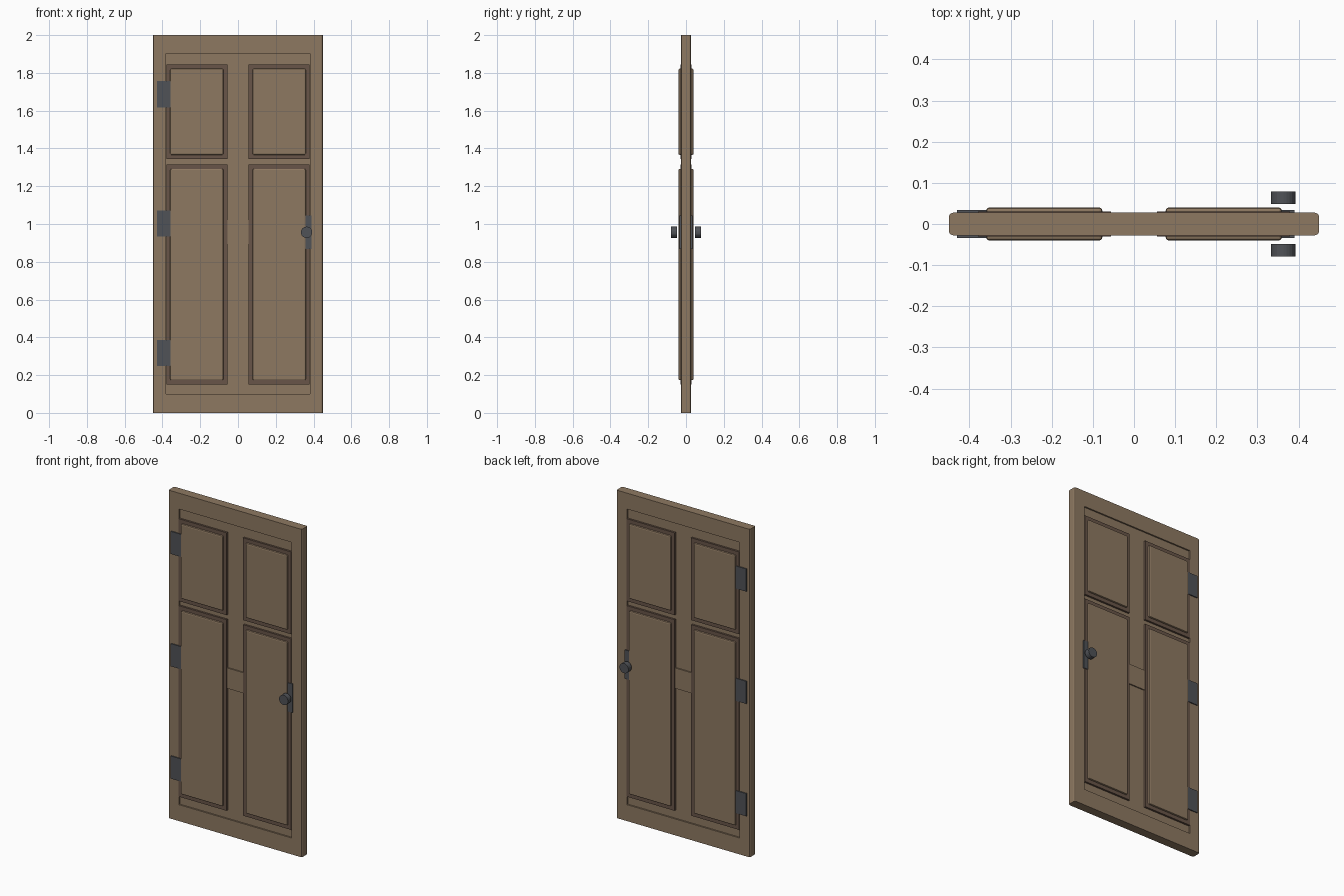
import bpy, bmesh
from mathutils import Matrix, Vector

if "Cube" in bpy.data.objects:
    bpy.data.objects.remove(bpy.data.objects["Cube"])


def material(name, rgb):
    m = bpy.data.materials.new(name)
    m.diffuse_color = (*rgb, 1)
    m.use_nodes = True
    m.node_tree.nodes["Principled BSDF"].inputs["Base Color"].default_value = m.diffuse_color
    return m


WOOD = material("wood", (0.27, 0.19, 0.12))
DARK = material("dark_wood", (0.14, 0.09, 0.065))
METAL = material("metal", (0.08, 0.085, 0.095))


def finish(name, bm, mat):
    bmesh.ops.recalc_face_normals(bm, faces=bm.faces)
    me = bpy.data.meshes.new(name)
    bm.to_mesh(me)
    bm.free()
    ob = bpy.data.objects.new(name, me)
    bpy.context.collection.objects.link(ob)
    me.materials.append(mat)
    return ob


def box_bm(x0, x1, y, z0, z1):
    bm = bmesh.new()
    m = Matrix.Translation(((x0 + x1) / 2, 0, (z0 + z1) / 2)) @ \
        Matrix.Diagonal((x1 - x0, 2 * y, z1 - z0, 1))
    bmesh.ops.create_cube(bm, size=1, matrix=m)
    return bm


def box(name, x0, x1, y, z0, z1, mat, bevel=0):
    bm = box_bm(x0, x1, y, z0, z1)
    if bevel:
        bmesh.ops.bevel(bm, geom=bm.edges[:], offset=bevel, segments=2,
                        profile=0.5, affect='EDGES')
    return finish(name, bm, mat)


# Door slab: rounded vertical edges, shallow recess on both faces
HALF, RECESS = 0.0275, 0.0185
bm = box_bm(-0.45, 0.45, HALF, 0, 2)
vertical = [e for e in bm.edges if abs(e.verts[0].co.z - e.verts[1].co.z) > 1]
bmesh.ops.bevel(bm, geom=vertical, offset=0.01, segments=2, profile=0.5, affect='EDGES')
for co, no in [((-0.38, 0, 0), (1, 0, 0)), ((0.38, 0, 0), (1, 0, 0)),
               ((0, 0, 0.1), (0, 0, 1)), ((0, 0, 1.903), (0, 0, 1))]:
    bmesh.ops.bisect_plane(bm, geom=bm.verts[:] + bm.edges[:] + bm.faces[:],
                           plane_co=co, plane_no=no)
for s in (-1, 1):
    faces = [f for f in bm.faces if f.normal.y * s > 0.99
             and abs(f.calc_center_median().x) < 0.3
             and 0.2 < f.calc_center_median().z < 1.8]
    res = bmesh.ops.extrude_face_region(bm, geom=faces)
    verts = [g for g in res["geom"] if isinstance(g, bmesh.types.BMVert)]
    bmesh.ops.translate(bm, verts=verts, vec=Vector((0, s * (RECESS - HALF), 0)))
    bmesh.ops.delete(bm, geom=[f for f in faces if f.is_valid], context='FACES')
finish("door_slab", bm, WOOD)

# Middle rail between the lower panels
box("middle_rail", -0.06, 0.06, 0.026, 0.895, 1.02, WOOD)

# Mouldings with raised panels, mirrored left and right
for row, z0, z1 in [("lower", 0.15, 1.315), ("upper", 1.343, 1.845)]:
    for side, s in [("left", -1), ("right", 1)]:
        x0, x1 = sorted((s * 0.056, s * 0.379))
        box(f"{row}_{side}_moulding", x0, x1, 0.03, z0, z1, DARK)
        x0, x1 = sorted((s * 0.077, s * 0.359))
        box(f"{row}_{side}_panel", x0, x1, 0.04, z0 + 0.023, z1 - 0.023, WOOD, 0.007)

# Hinges on the left edge
for i, z in enumerate((0.317, 1.002, 1.687)):
    box(f"hinge_{i + 1}", -0.43, -0.355, 0.034, z - 0.069, z + 0.069, METAL)

# Lock plate and a knob on each face
box("lock_plate", 0.336, 0.39, 0.034, 0.868, 1.044, METAL)
for side, s in [("front", -1), ("back", 1)]:
    bm = bmesh.new()
    m = Matrix.Translation((0.363, s * 0.064, 0.956)) @ Matrix.Rotation(1.5707963, 4, 'X')
    bmesh.ops.create_cone(bm, cap_ends=True, segments=24, radius1=0.03, radius2=0.03,
                          depth=0.031, matrix=m)
    finish(f"{side}_knob", bm, METAL)
